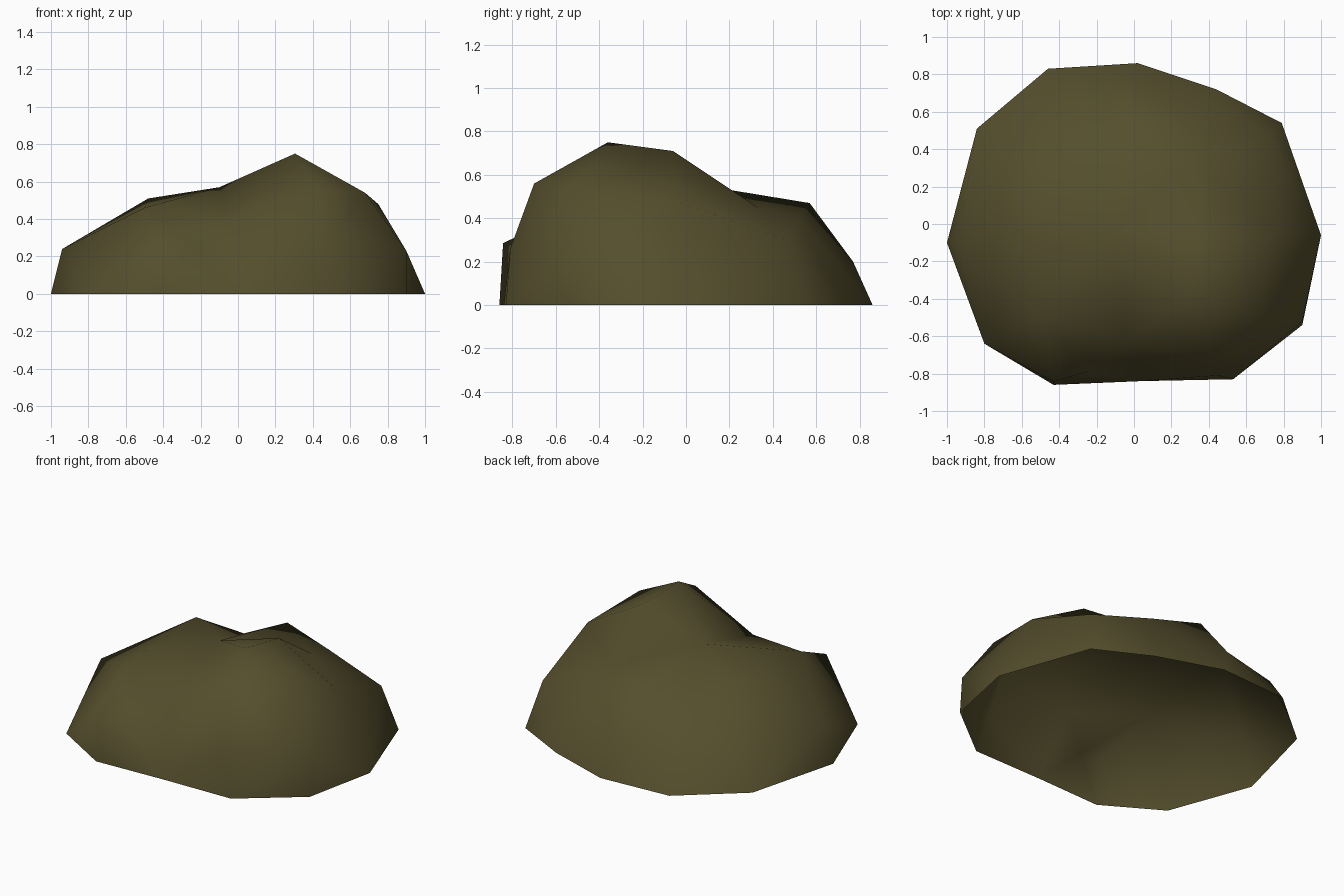
import bpy, bmesh
from mathutils import Vector
from mathutils.geometry import delaunay_2d_cdt

if "Cube" in bpy.data.objects:
    bpy.data.objects.remove(bpy.data.objects["Cube"])

# Ground outline of the boulder, counter-clockwise
RIM = [(1, -.06), (.79, .54), (.44, .72), (.02, .86), (-.46, .83), (-.84, .51),
       (-1, -.10), (-.8, -.64), (-.43, -.86), (.04, -.84), (.53, -.83), (.9, -.54)]

# Named corner points of the chiselled upper surface
CORNERS = {
    "summit": (.305, -.36, .75), "ridge": (.34, -.06, .71), "saddle": (-.10, -.04, .57),
    "front_shoulder": (.42, -.70, .56), "right_front": (.68, -.49, .54), "right": (.75, -.05, .48),
    "back": (-.04, .57, .47), "left_back": (-.48, .25, .51), "left_front": (-.50, -.48, .46),
    "back_right": (.30, .52, .40), "back_hollow": (.31, .33, .45), "left_hollow": (-.25, .42, .40),
    "flank_r": (.90, -.52, .23), "flank_br": (.72, .46, .30), "flank_b": (-.08, .77, .20),
    "flank_bl": (-.52, .64, .22), "flank_l": (-.94, -.08, .24), "flank_fl": (-.43, -.843, .285),
    "front_hollow": (-.04, -.64, .385), "flank_f": (.45, -.81, .26), "front_dent": (-.25, -.79, .26),
}
# Creases that must run along an edge
CREASES = [("summit", "ridge"), ("summit", "saddle"), ("ridge", "saddle"), ("saddle", "back"),
           ("saddle", "left_front"), ("ridge", "back_hollow"), ("ridge", "right"),
           ("saddle", "left_hollow"), ("left_hollow", "flank_b"), ("saddle", "left_back"),
           ("left_front", "flank_l"), ("left_front", "flank_fl"), ("left_front", "front_hollow"),
           ("front_shoulder", "front_hollow"), ("left_back", "flank_l")]

points = [Vector((x, y, 0)) for x, y in RIM] + [Vector(p) for p in CORNERS.values()]
n = len(RIM)
index = {name: n + i for i, name in enumerate(CORNERS)}

# Stretch a skin over the points: flatten (pulling high points inward) and triangulate
flat = [p.xy * (1 - 0.5 * p.z) for p in points]
edges = [(i, (i + 1) % n) for i in range(n)] + [(index[a], index[b]) for a, b in CREASES]
flat_out, _, triangles, origins, _, _ = delaunay_2d_cdt(flat, edges, [], 1, 1e-5)

# Open-bottomed rock shell
bm = bmesh.new()
verts = [bm.verts.new(points[o[0]]) for o in origins]
for tri in triangles:
    face = bm.faces.new([verts[i] for i in tri])
    face.smooth = True
    face.normal_update()
    if face.normal.dot(face.calc_center_median()) < 0:
        face.normal_flip()
mesh = bpy.data.meshes.new("boulder")
bm.to_mesh(mesh)
bm.free()

stone = bpy.data.materials.new("olive stone")
stone.diffuse_color = (0.09, 0.077, 0.026, 1)
stone.use_nodes = True
stone.node_tree.nodes["Principled BSDF"].inputs["Base Color"].default_value = stone.diffuse_color
mesh.materials.append(stone)
boulder = bpy.data.objects.new("boulder", mesh)
bpy.context.collection.objects.link(boulder)
